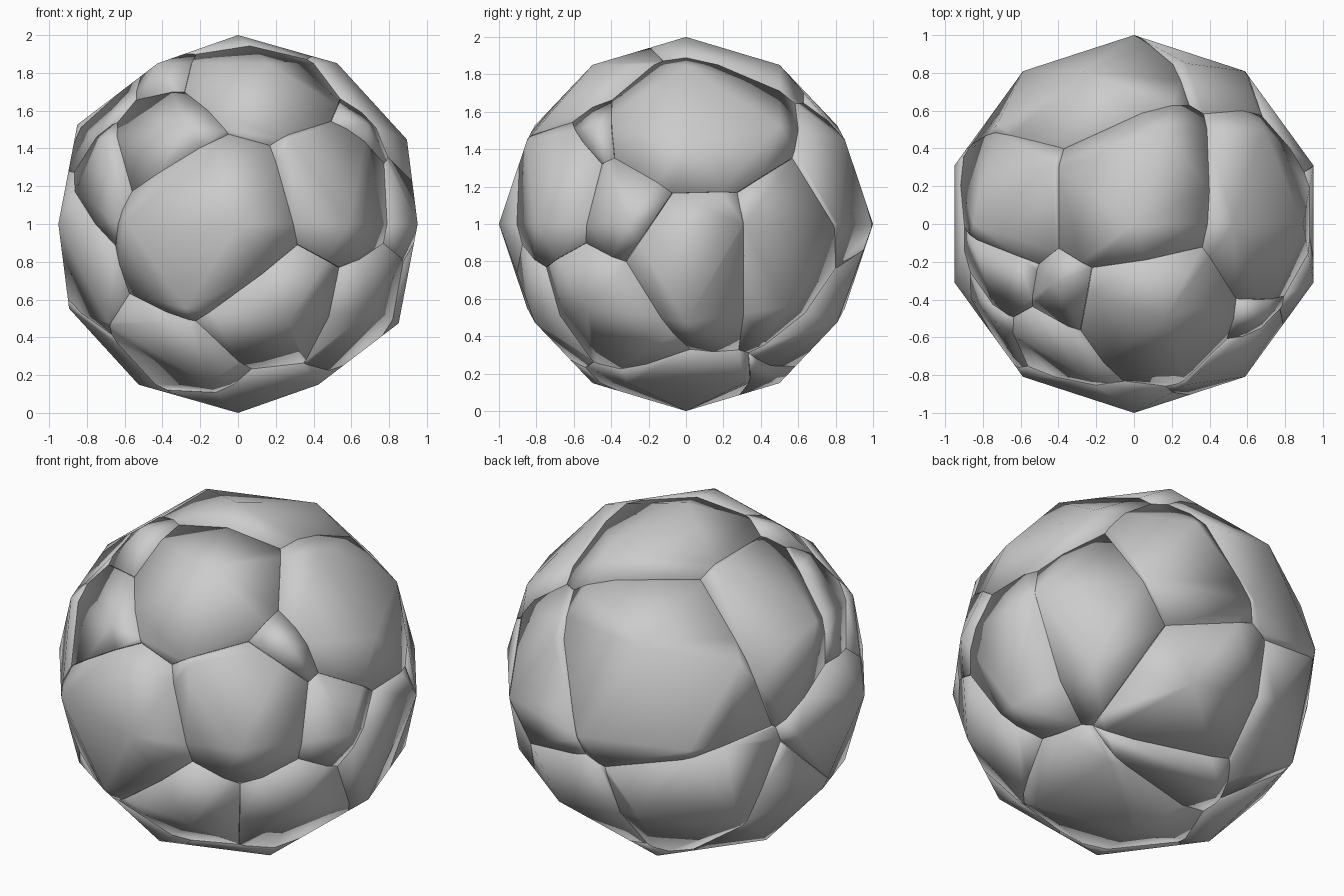
import bpy, bmesh
from mathutils import Vector

if "Cube" in bpy.data.objects:
    bpy.data.objects.remove(bpy.data.objects["Cube"])

# Chunks of the broken ball: x, y, z of the chunk's surface centre, and its rough radius
CHUNKS = [
    # top
    (0.00, 0.18, 1.93, .42), (-.70, 0.18, 1.62, .40), (0.12, -.50, 1.78, .40),
    # front
    (-.15, -.92, 0.97, .45), (-.42, -.72, 1.48, .28), (-.33, -.43, 1.80, .13),
    (0.55, -.74, 1.16, .35), (0.22, -.80, 0.50, .38), (0.67, -.47, 0.50, .37),
    # right
    (0.74, 0.06, 1.58, .46), (0.67, -.47, 1.50, .08), (0.90, -.32, 1.07, .24),
    (0.90, 0.08, 0.80, .38), (0.77, 0.54, 0.85, .40), (0.36, 0.85, 1.13, .36),
    # left
    (-.76, -.50, 1.25, .27), (-.88, -.20, 0.85, .43), (-.77, -.20, 1.53, .28),
    # back
    (-.34, 0.81, 1.40, .55), (-.70, 0.15, 0.45, .44), (-.50, 0.65, 0.58, .45),
    (0.16, 0.76, 0.47, .40),
    # bottom
    (0.07, 0.46, 0.20, .25), (0.15, -.10, 0.08, .45), (-.30, -.50, 0.20, .35),
]
GAP = 0.001


def make_chunk(i):
    """Cut the faceted ball down to the region nearest to one chunk centre."""
    bm = bmesh.new()
    bmesh.ops.create_icosphere(bm, subdivisions=2, radius=1.0)
    bmesh.ops.translate(bm, verts=bm.verts, vec=(0, 0, 1))
    here, r = Vector(CHUNKS[i][:3]), CHUNKS[i][3]
    for j, other in enumerate(CHUNKS):
        if j == i:
            continue
        step = Vector(other[:3]) - here
        d = step.length
        n = step / d
        co = here + n * ((d * d + r * r - other[3] ** 2) / (2 * d) - GAP)
        res = bmesh.ops.bisect_plane(
            bm, geom=bm.verts[:] + bm.edges[:] + bm.faces[:], dist=1e-5,
            plane_co=co, plane_no=n, clear_outer=True)
        rim = [e for e in res["geom_cut"]
               if isinstance(e, bmesh.types.BMEdge) and e.is_valid and e.is_boundary]
        if len(rim) > 2:
            bmesh.ops.edgeloop_fill(bm, edges=rim)
    bmesh.ops.remove_doubles(bm, verts=bm.verts[:], dist=1e-4)
    bmesh.ops.recalc_face_normals(bm, faces=bm.faces[:])
    if bm.faces:
        name = f"ball_chunk_{i + 1:02d}"
        mesh = bpy.data.meshes.new(name)
        bm.to_mesh(mesh)
        mesh.shade_smooth()
        bpy.context.collection.objects.link(bpy.data.objects.new(name, mesh))
    bm.free()


for k in range(len(CHUNKS)):
    make_chunk(k)
